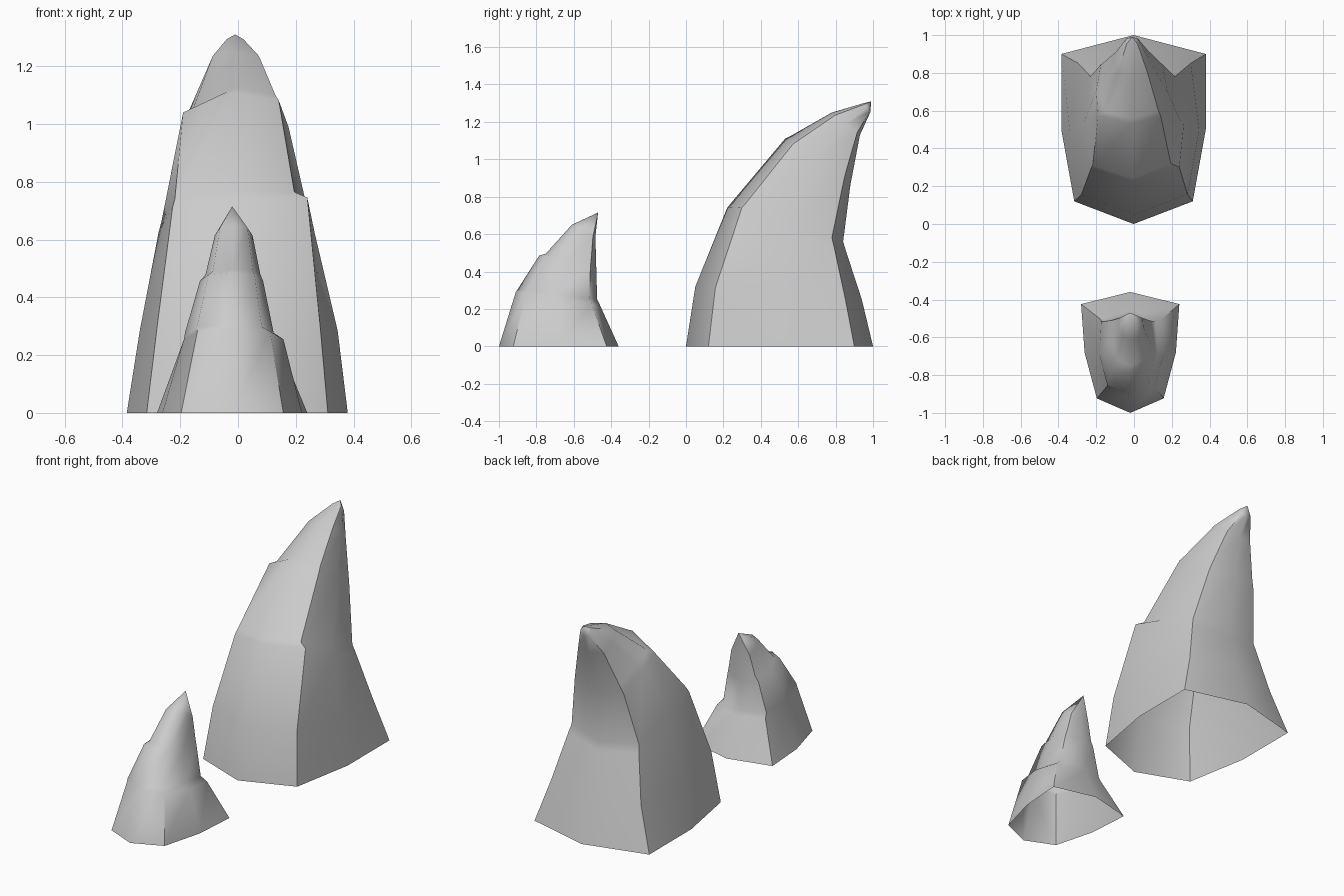
import bpy, bmesh, math

# Each ring: front y, front z, back y, back z, left x, right x
LARGE = [
    (0.00, 0.00, 1.00, 0.00, -0.385, 0.38),
    (0.05, 0.32, 0.94, 0.25, -0.34, 0.345),
    (0.22, 0.74, 0.855, 0.51, -0.275, 0.265),
    (0.24, 0.765, 0.84, 0.56, -0.265, 0.25),
    (0.53, 1.11, 0.88, 0.87, -0.20, 0.175),
    (0.56, 1.125, 0.89, 0.92, -0.18, 0.16),
    (0.78, 1.25, 0.93, 1.13, -0.105, 0.09),
    (0.95, 1.30, 0.985, 1.25, -0.045, 0.025),
]
SMALL = [
    (-1.00, 0.00, -0.36, 0.00, -0.28, 0.24),
    (-0.91, 0.29, -0.46, 0.22, -0.20, 0.17),
    (-0.90, 0.305, -0.475, 0.25, -0.195, 0.135),
    (-0.785, 0.485, -0.48, 0.43, -0.14, 0.095),
    (-0.75, 0.495, -0.48, 0.46, -0.12, 0.085),
    (-0.61, 0.65, -0.485, 0.58, -0.085, 0.055),
]


def spike(name, rings, tip, corner, side, override):
    """Loft eight-sided tilted rings to a bent point, open underneath."""
    bm = bmesh.new()
    loops = []
    for k, (fy, fz, by, bz, xl, xr) in enumerate(rings):
        back = 1.0 if k == 0 else 0.87
        profile = [(0, 0), (corner, 0.12), (side, 0.5), (back, 0.9),
                   (0, 1), (-back, 0.9), (-side, 0.5), (-corner, 0.12)]
        cx, hw = (xl + xr) / 2, (xr - xl) / 2
        loop = []
        for c, (u, t) in enumerate(profile):
            co = (cx + u * hw, fy + (by - fy) * t, fz + (bz - fz) * t)
            loop.append(bm.verts.new(override.get((k, c), co)))
        loops.append(loop)
    for a, b in zip(loops, loops[1:]):
        for i in range(8):
            j = (i + 1) % 8
            bm.faces.new((a[i], a[j], b[j], b[i]))
    end = bm.verts.new(tip)
    for i in range(8):
        bm.faces.new((loops[-1][i], loops[-1][(i + 1) % 8], end))
    mesh = bpy.data.meshes.new(name)
    bm.to_mesh(mesh)
    bm.free()
    obj = bpy.data.objects.new(name, mesh)
    bpy.context.collection.objects.link(obj)
    bpy.ops.object.select_all(action='DESELECT')
    obj.select_set(True)
    bpy.context.view_layer.objects.active = obj
    bpy.ops.object.shade_smooth_by_angle(angle=math.radians(50))
    return obj


# Tall spike, with chipped ledges on its front corners
spike("large_spike", LARGE, (-0.01, 0.99, 1.31), 0.82, 1.0, {
    (2, 1): (0.24, 0.30, 0.745), (3, 1): (0.195, 0.32, 0.765),
    (4, 7): (-0.19, 0.57, 1.04), (5, 7): (-0.155, 0.59, 1.055)})

# Short spike in front
spike("small_spike", SMALL, (-0.02, -0.47, 0.715), 0.68, 0.93, {})
